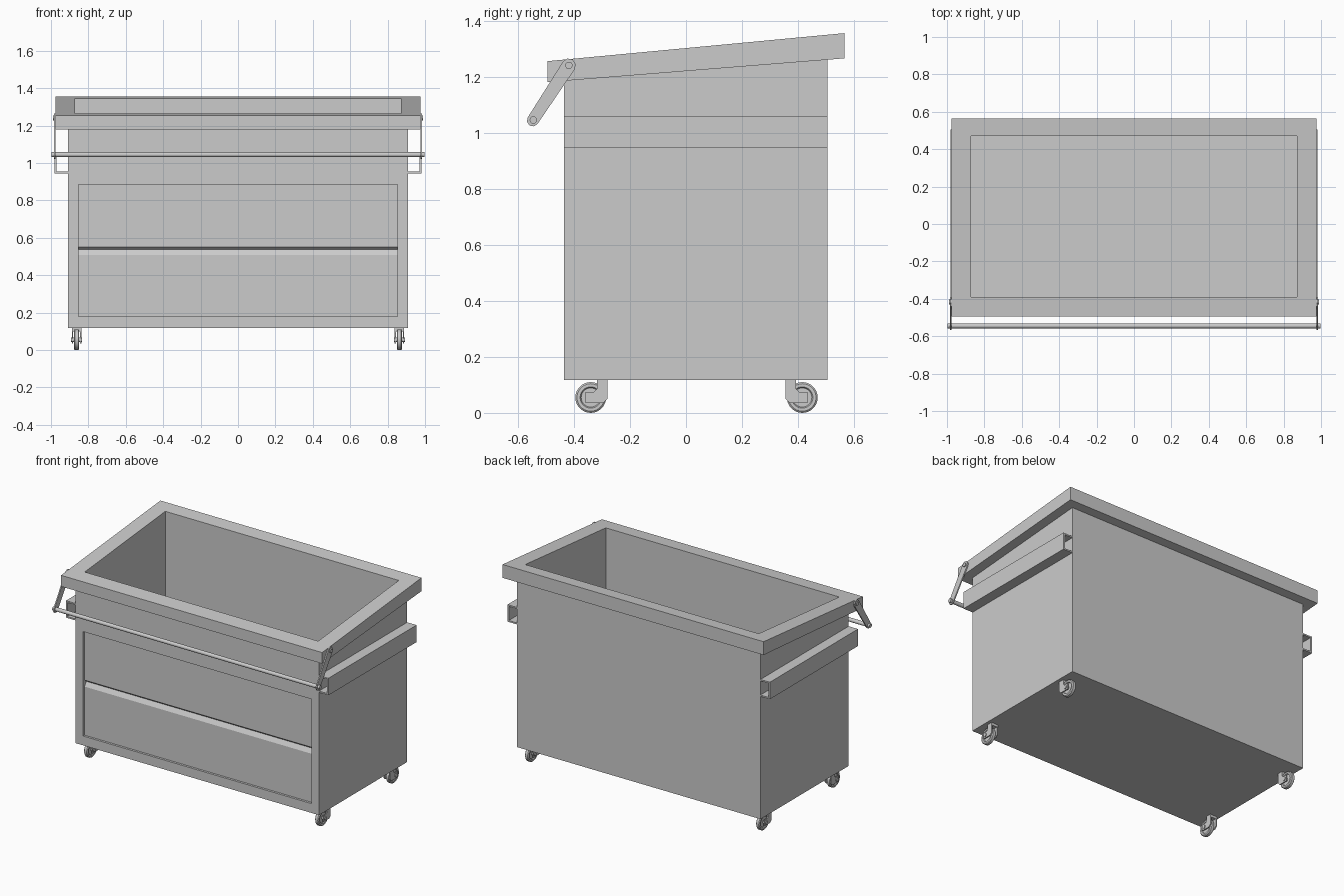
import bpy, bmesh, math
from mathutils import Vector

if "Cube" in bpy.data.objects:
    bpy.data.objects.remove(bpy.data.objects["Cube"])


def make(name, verts, faces, smooth=False):
    me = bpy.data.meshes.new(name)
    me.from_pydata([tuple(v) for v in verts], [], faces)
    bm = bmesh.new()
    bm.from_mesh(me)
    bmesh.ops.remove_doubles(bm, verts=bm.verts, dist=1e-5)
    bmesh.ops.recalc_face_normals(bm, faces=bm.faces)
    bm.to_mesh(me)
    bm.free()
    ob = bpy.data.objects.new(name, me)
    bpy.context.collection.objects.link(ob)
    if smooth:
        bpy.ops.object.select_all(action='DESELECT')
        bpy.context.view_layer.objects.active = ob
        ob.select_set(True)
        bpy.ops.object.shade_smooth_by_angle(angle=math.radians(35))
    return ob


def prism(name, prof, a, b, axis='x', smooth=False):
    """Extrude a profile: (y, z) along x, or (x, z) along y."""
    n = len(prof)
    put = (lambda p, t: (t, p[0], p[1])) if axis == 'x' else (lambda p, t: (p[0], t, p[1]))
    verts = [put(p, a) for p in prof] + [put(p, b) for p in prof]
    faces = [(i, (i + 1) % n, n + (i + 1) % n, n + i) for i in range(n)]
    faces += [tuple(range(n)), tuple(range(n, 2 * n))]
    return make(name, verts, faces, smooth)


def circle(y, z, r, n=20):
    return [(y + r * math.cos(2 * math.pi * i / n), z + r * math.sin(2 * math.pi * i / n)) for i in range(n)]


def loop(hx, y0, y1, zf):
    return [(-hx, y0, zf(y0)), (hx, y0, zf(y0)), (hx, y1, zf(y1)), (-hx, y1, zf(y1))]


def bridge(a, b):
    return [(a + i, a + (i + 1) % 4, b + (i + 1) % 4, b + i) for i in range(4)]


def under(y):
    return 1.18 + (y + 0.495) * 0.0802


def over(y):
    return 1.255 + (y + 0.495) * 0.0943


# Hollow bin body with a sloped top
X, YF, YB, Z0 = 0.91, -0.435, 0.505, 0.117
verts = (loop(X, YF, YB, lambda y: Z0) + loop(X, YF, YB, under)
         + loop(0.872, -0.39, 0.47, under) + loop(0.872, -0.39, 0.47, lambda y: 0.15))
faces = [(0, 1, 2, 3), (12, 13, 14, 15)] + bridge(0, 4)[1:] + bridge(4, 8) + bridge(8, 12)

# Recessed front panel with a horizontal groove
px, zt, zb = 0.852, 0.885, 0.18
d = YF + 0.015
hole = len(verts)
verts += [(-px, YF, zb), (px, YF, zb), (px, YF, zt), (-px, YF, zt)]
outer = (0, 1, 5, 4)
faces += [(outer[i], outer[(i + 1) % 4], hole + (i + 1) % 4, hole + i) for i in range(4)]
prof = [(YF, zb), (d, zb), (d, 0.508), (d + 0.018, 0.537), (d, 0.552), (d, zt), (YF, zt)]
p0, n = len(verts), len(prof)
verts += [(-px, y, z) for y, z in prof] + [(px, y, z) for y, z in prof]
faces += [(p0 + i, p0 + i + 1, p0 + n + i + 1, p0 + n + i) for i in range(n - 1)]
faces += [tuple(range(p0, p0 + n)), tuple(range(p0 + n, p0 + 2 * n))]
make("bin_body", verts, faces)

# Sloped rim around the opening
rim = [(0.975, -0.495, 0.565, under), (0.975, -0.495, 0.565, over),
       (0.872, -0.39, 0.47, over), (0.872, -0.39, 0.47, under)]
verts = [v for r in rim for v in loop(*r)]
make("top_rim", verts, [f for i in range(4) for f in bridge(4 * i, 4 * ((i + 1) % 4))])

# Lift bar across the front
prism("lift_bar", circle(-0.545, 1.045, 0.013, 16), -0.998, 0.998, 'x', True)


def arm_profile():
    top, bot = Vector((-0.418, 1.24)), Vector((-0.547, 1.043))
    ang = math.atan2(top.y - bot.y, top.x - bot.x)
    pts = []
    for c, r, start in ((top, 0.025, -90), (bot, 0.021, 90)):
        for k in range(5):
            t = ang + math.radians(start + k * 45)
            pts.append((c.x + r * math.cos(t), c.y + r * math.sin(t)))
    return pts


def wheel(name, cx, cy, cz):
    # Lathed tyre with dished hub: (offset along axle, radius)
    prof = [(-0.008, 0.0), (-0.008, 0.034), (-0.014, 0.038), (-0.014, 0.049), (-0.009, 0.055),
            (0.009, 0.055), (0.014, 0.049), (0.014, 0.038), (0.008, 0.034), (0.008, 0.0)]
    seg, m = 28, len(prof)
    vs = [(cx + o, cy + r * math.cos(2 * math.pi * s / seg), cz + r * math.sin(2 * math.pi * s / seg))
          for s in range(seg) for o, r in prof]
    fs = [(s * m + i, s * m + i + 1, (s + 1) % seg * m + i + 1, (s + 1) % seg * m + i)
          for s in range(seg) for i in range(m - 1)]
    make(name, vs, fs, True)


for s, side in ((-1, "left"), (1, "right")):
    # Fork pocket: channel open at both ends
    ch = [(0.91, 0.945), (0.98, 0.945), (0.98, 1.06), (0.91, 1.06),
          (0.91, 1.05), (0.97, 1.05), (0.97, 0.955), (0.91, 0.955)]
    prism(f"fork_pocket_{side}", [(s * x, z) for x, z in ch], YF, YB, 'y')

    # Bar arm and its pivot pin
    prism(f"bar_arm_{side}", arm_profile(), s * 0.976, s * 0.984)
    prism(f"pivot_pin_{side}", circle(-0.418, 1.24, 0.013), s * 0.96, s * 0.99, 'x', True)

    # Casters
    for f, end in ((-1, "front"), (1, "back")):
        cx, cy = s * 0.863, 0.0375 + f * 0.3775
        tag = f"{end}_{side}"
        wheel(f"caster_wheel_{tag}", cx, cy, 0.055)
        plate = [(-0.06, 0.108), (-0.06, 0.05), (-0.045, 0.035), (0.018, 0.035),
                 (0.018, 0.075), (-0.012, 0.075), (-0.022, 0.085), (-0.022, 0.108)]
        for k in (-1, 1):
            prism(f"caster_fork_{tag}", [(cy + f * y, z) for y, z in plate],
                  cx + k * 0.018, cx + k * 0.025)
        prism(f"caster_top_{tag}", [(cy - f * 0.06, 0.1), (cy - f * 0.022, 0.1),
                                    (cy - f * 0.022, 0.12), (cy - f * 0.06, 0.12)],
              cx - 0.025, cx + 0.025)
        prism(f"caster_axle_{tag}", circle(cy, 0.055, 0.012, 16), cx - 0.03, cx + 0.03, 'x', True)
